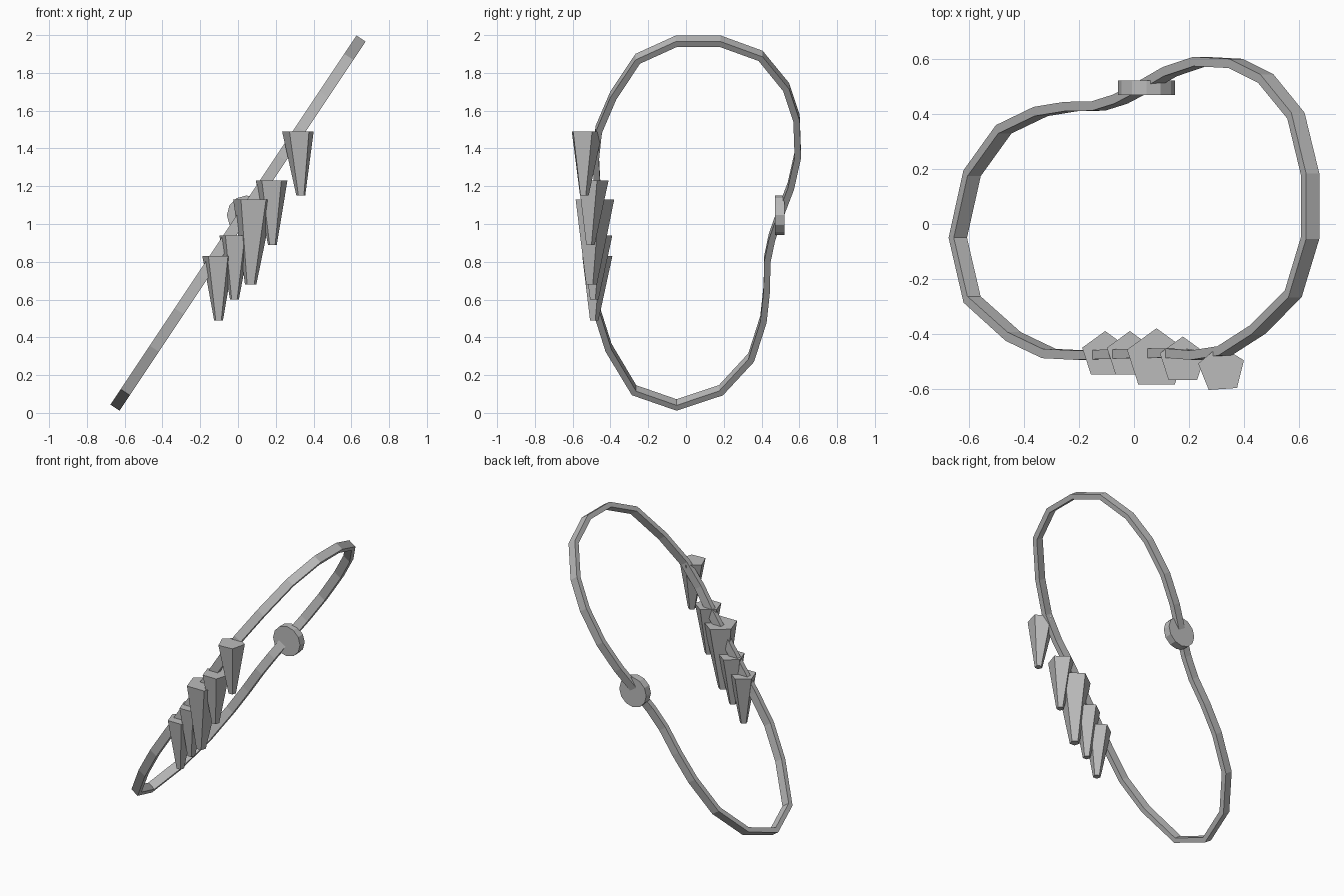
import bpy, bmesh, math
from mathutils import Vector

if "Cube" in bpy.data.objects:
    bpy.data.objects.remove(bpy.data.objects["Cube"])

mat = bpy.data.materials.new("plain grey")
mat.diffuse_color = (0.5, 0.5, 0.5, 1)
mat.use_nodes = True
mat.node_tree.nodes["Principled BSDF"].inputs["Base Color"].default_value = mat.diffuse_color


def finish(name, bm):
    bmesh.ops.recalc_face_normals(bm, faces=bm.faces)
    me = bpy.data.meshes.new(name)
    bm.to_mesh(me)
    bm.free()
    me.materials.append(mat)
    ob = bpy.data.objects.new(name, me)
    bpy.context.collection.objects.link(ob)
    return ob


# Cord: closed loop with rectangular section, lying in a tilted plane
path = [(0.642, -0.05), (0.642, 0.18), (0.59, 0.395), (0.48, 0.53),
        (0.37, 0.585), (0.24, 0.592), (0.13, 0.555), (0.035, 0.50),
        (-0.05, 0.455), (-0.13, 0.43), (-0.23, 0.428), (-0.34, 0.41),
        (-0.475, 0.345), (-0.59, 0.185), (-0.642, -0.05), (-0.59, -0.275),
        (-0.44, -0.41), (-0.31, -0.472), (-0.19, -0.478), (0.0, -0.472),
        (0.13, -0.47), (0.23, -0.478), (0.33, -0.462), (0.45, -0.385),
        (0.58, -0.255)]
SLOPE, Z0 = 1.5, 1.005
along = Vector((1, 0, SLOPE)).normalized()
across = Vector((-along.z, 0, along.x))
THICK, WIDE = 0.034, 0.058

pts = [along * (x / along.x) + Vector((0, y, Z0)) for x, y in path]
bm = bmesh.new()
rings = []
for i, p in enumerate(pts):
    tan = (pts[(i + 1) % len(pts)] - p).normalized() + (p - pts[i - 1]).normalized()
    side = tan.normalized().cross(across)
    rings.append([bm.verts.new(p + side * a * THICK / 2 + across * b * WIDE / 2)
                  for a, b in ((-1, -1), (1, -1), (1, 1), (-1, 1))])
for i, r in enumerate(rings):
    q = rings[i - 1]
    for k in range(4):
        bm.faces.new((q[k], q[(k + 1) % 4], r[(k + 1) % 4], r[k]))
finish("cord", bm)


# Teeth: five-sided tapering spikes hanging from the cord
def tooth(name, x, y, r, z_top, z_tip, tip_x, turn=0):
    bm = bmesh.new()
    loops = []
    for cx, cy, rad, z in ((x, y, r, z_top), (tip_x, y - 0.01, r * 0.28, z_tip)):
        loops.append([bm.verts.new((cx + rad * math.cos(a), cy + rad * math.sin(a), z))
                      for a in (math.radians(90 + turn + 72 * k) for k in range(5))])
    top, tip = loops
    bm.faces.new(top)
    bm.faces.new(tip[::-1])
    for k in range(5):
        j = (k + 1) % 5
        bm.faces.new((top[k], tip[k], tip[j], top[j]))
    finish(name, bm)


tooth("tooth_1", -0.105, -0.478, 0.088, 0.83, 0.49, -0.103)
tooth("tooth_2", -0.015, -0.478, 0.088, 0.94, 0.60, -0.019)
tooth("tooth_3", 0.082, -0.493, 0.113, 1.13, 0.68, 0.067)
tooth("tooth_4", 0.178, -0.498, 0.088, 1.23, 0.89, 0.182)
tooth("tooth_5", 0.319, -0.530, 0.088, 1.49, 1.15, 0.333, 4)

# Clasp: flat disc at the back of the cord
bm = bmesh.new()
bmesh.ops.create_cone(bm, cap_ends=True, segments=12, radius1=0.104,
                      radius2=0.104, depth=0.052)
clasp = finish("clasp_disc", bm)
clasp.rotation_euler = (math.pi / 2, 0, 0)
clasp.location = (0.045, 0.496, 1.047)
